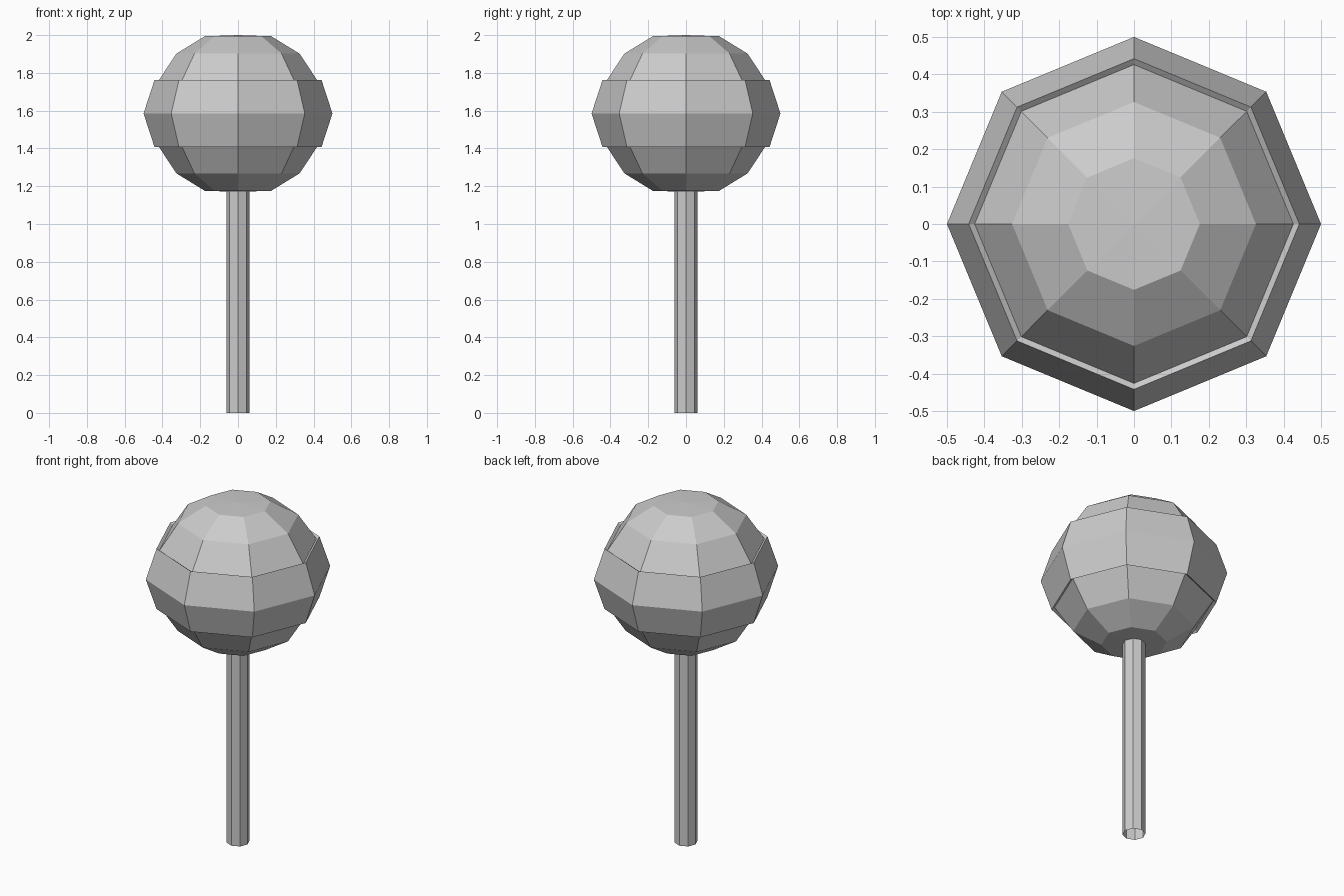
import bpy, bmesh
from math import cos, sin, pi

if "Cube" in bpy.data.objects:
    bpy.data.objects.remove(bpy.data.objects["Cube"])

SIDES = 8


def lathe(name, profile):
    """Spin (radius, z) points into a flat-faceted octagonal body; radius 0 is a pole."""
    bm = bmesh.new()
    rings = []
    for r, z in profile:
        n = SIDES if r > 0 else 1
        rings.append([bm.verts.new((r * cos(2 * pi * i / SIDES),
                                    r * sin(2 * pi * i / SIDES), z)) for i in range(n)])
    for a, b in zip(rings, rings[1:]):
        for i in range(SIDES):
            j = (i + 1) % SIDES
            if len(a) == 1:
                bm.faces.new((a[0], b[j], b[i]))
            elif len(b) == 1:
                bm.faces.new((a[i], a[j], b[0]))
            else:
                bm.faces.new((a[i], a[j], b[j], b[i]))
    mesh = bpy.data.meshes.new(name)
    bm.to_mesh(mesh)
    bm.free()
    obj = bpy.data.objects.new(name, mesh)
    bpy.context.collection.objects.link(obj)
    return obj


# Round head: upper half profile (radius, height above centre), mirrored downward.
# The raised middle band is set off from both caps by a narrow groove.
CENTRE = 1.585
half = [(0.5, 0), (0.442, 0.178), (0.426, 0.166), (0.326, 0.317), (0.176, 0.409), (0, 0.415)]
lower = [(r, CENTRE - h) for r, h in reversed(half[1:])]
upper = [(r, CENTRE + h) for r, h in half]
lathe("head", lower + upper)

# Thin stick, open at the bottom
lathe("stick", [(0.062, 0), (0.062, 1.2)])
